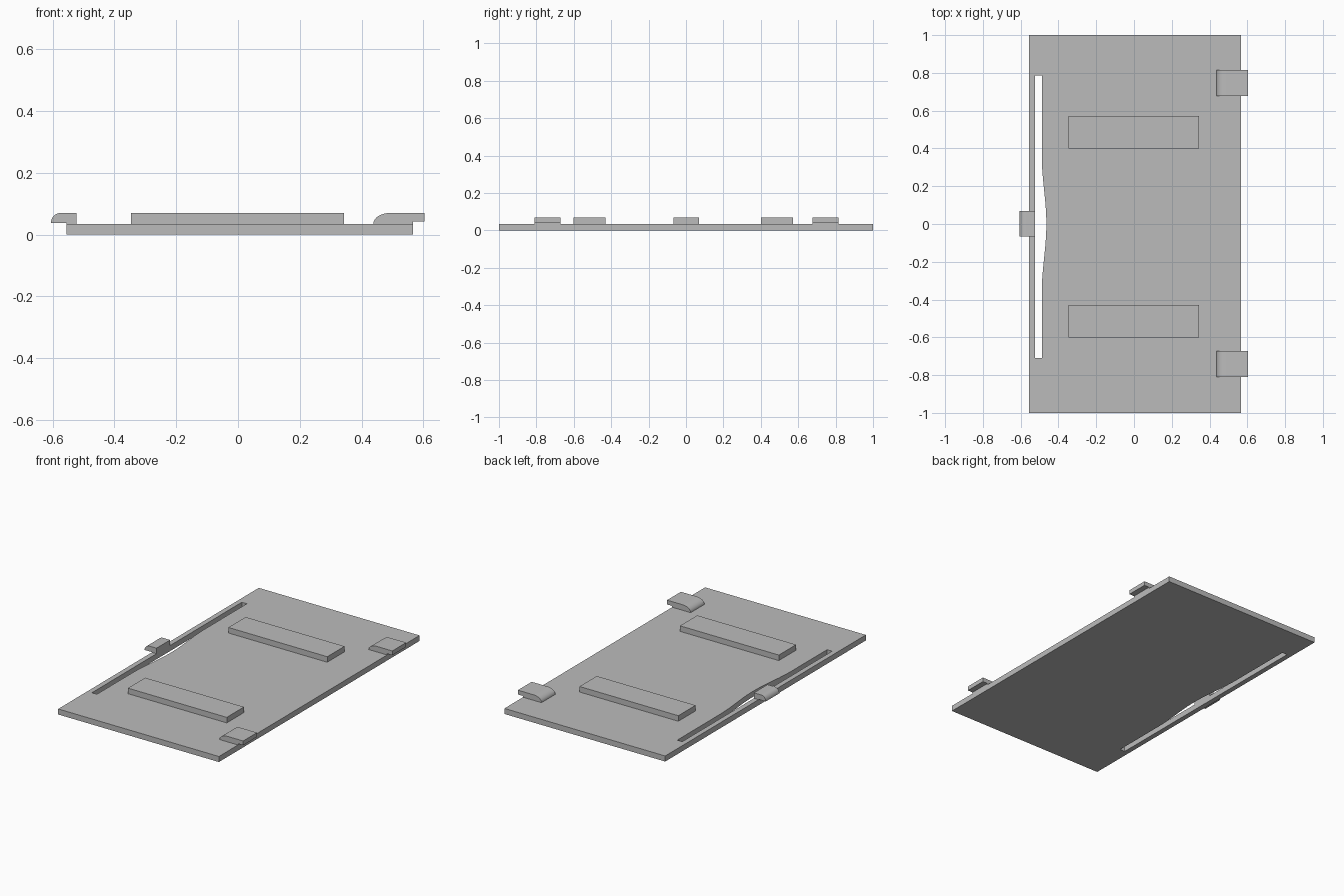
import bpy
import bmesh
import math
from mathutils import Vector

old = bpy.data.objects.get("Cube")
if old:
    bpy.data.objects.remove(old, do_unlink=True)

grey = bpy.data.materials.new("plain grey")
grey.use_nodes = True
COLOUR = (0.5, 0.5, 0.5, 1)
grey.diffuse_color = COLOUR
grey.node_tree.nodes["Principled BSDF"].inputs["Base Color"].default_value = COLOUR

THICK = 0.035   # panel thickness
TOP = 0.07      # height of ribs and tabs
LEFT, RIGHT = -0.555, 0.567
SLOT = -0.523   # outer side of the slot


def select_only(obj):
    bpy.ops.object.select_all(action="DESELECT")
    obj.select_set(True)
    bpy.context.view_layer.objects.active = obj


def prism(name, profile, y0, y1):
    """Extrude an (x, z) profile from y0 to y1."""
    bm = bmesh.new()
    face = bm.faces.new([bm.verts.new((x, y0, z)) for x, z in profile])
    ext = bmesh.ops.extrude_face_region(bm, geom=[face])
    moved = [v for v in ext["geom"] if isinstance(v, bmesh.types.BMVert)]
    bmesh.ops.translate(bm, verts=moved, vec=Vector((0, y1 - y0, 0)))
    bmesh.ops.recalc_face_normals(bm, faces=bm.faces)
    mesh = bpy.data.meshes.new(name)
    bm.to_mesh(mesh)
    bm.free()
    mesh.materials.append(grey)
    obj = bpy.data.objects.new(name, mesh)
    bpy.context.collection.objects.link(obj)
    select_only(obj)
    bpy.ops.object.shade_smooth_by_angle(angle=math.radians(30))
    return obj


def rounded(x0, x1, z0, z1, steps=8):
    """Quarter ellipse rising from (x0, z0) to (x1, z1)."""
    angles = [i / steps * math.pi / 2 for i in range(steps + 1)]
    return [(x1 - (x1 - x0) * math.cos(a), z0 + (z1 - z0) * math.sin(a)) for a in angles]


# Panel: flat outline with a long slot whose inner side bows inwards
outline = [(LEFT, -1), (RIGHT, -1), (RIGHT, 1), (LEFT, 1)]
bow = [(-0.488 + 0.012 * (1 + math.cos(math.pi * t / 12)), 0.36 * t / 12)
       for t in range(-12, 13)]
slot = [(SLOT, -0.71), (-0.488, -0.71)] + bow + [(-0.488, 0.785), (SLOT, 0.785)]

curve = bpy.data.curves.new("panel", "CURVE")
curve.dimensions = "2D"
curve.fill_mode = "BOTH"
curve.extrude = THICK / 2
for loop in (outline, slot):
    spline = curve.splines.new("POLY")
    spline.points.add(len(loop) - 1)
    for point, (x, y) in zip(spline.points, loop):
        point.co = (x, y, 0, 1)
    spline.use_cyclic_u = True
panel = bpy.data.objects.new("panel", curve)
panel.location.z = THICK / 2
bpy.context.collection.objects.link(panel)
select_only(panel)
bpy.ops.object.convert(target="MESH")
panel = bpy.context.object
bm = bmesh.new()
bm.from_mesh(panel.data)
bmesh.ops.remove_doubles(bm, verts=bm.verts, dist=0.0001)
bmesh.ops.recalc_face_normals(bm, faces=bm.faces)
bm.to_mesh(panel.data)
bm.free()
panel.data.materials.clear()
panel.data.materials.append(grey)
select_only(panel)
bpy.ops.object.shade_smooth_by_angle(angle=math.radians(30))

# Two raised ribs
rib = [(-0.347, THICK), (0.343, THICK), (0.343, TOP), (-0.347, TOP)]
for name, y in (("front_rib", -0.602), ("back_rib", 0.4)):
    prism(name, rib, y, y + 0.172)

# Two fixed hooks overhanging the +x edge
hook = rounded(0.438, 0.492, THICK, TOP) + [
    (0.603, TOP), (0.603, 0.043), (RIGHT, 0.043), (RIGHT, THICK)]
for name, y in (("front_hook", -0.81), ("back_hook", 0.677)):
    prism(name, hook, y, y + 0.138)

# Spring catch on the strip beside the slot
catch = rounded(-0.606, -0.574, 0.037, TOP) + [
    (SLOT, TOP), (SLOT, THICK), (LEFT, THICK), (LEFT, 0.037)]
prism("spring_catch", catch, -0.066, 0.07)
